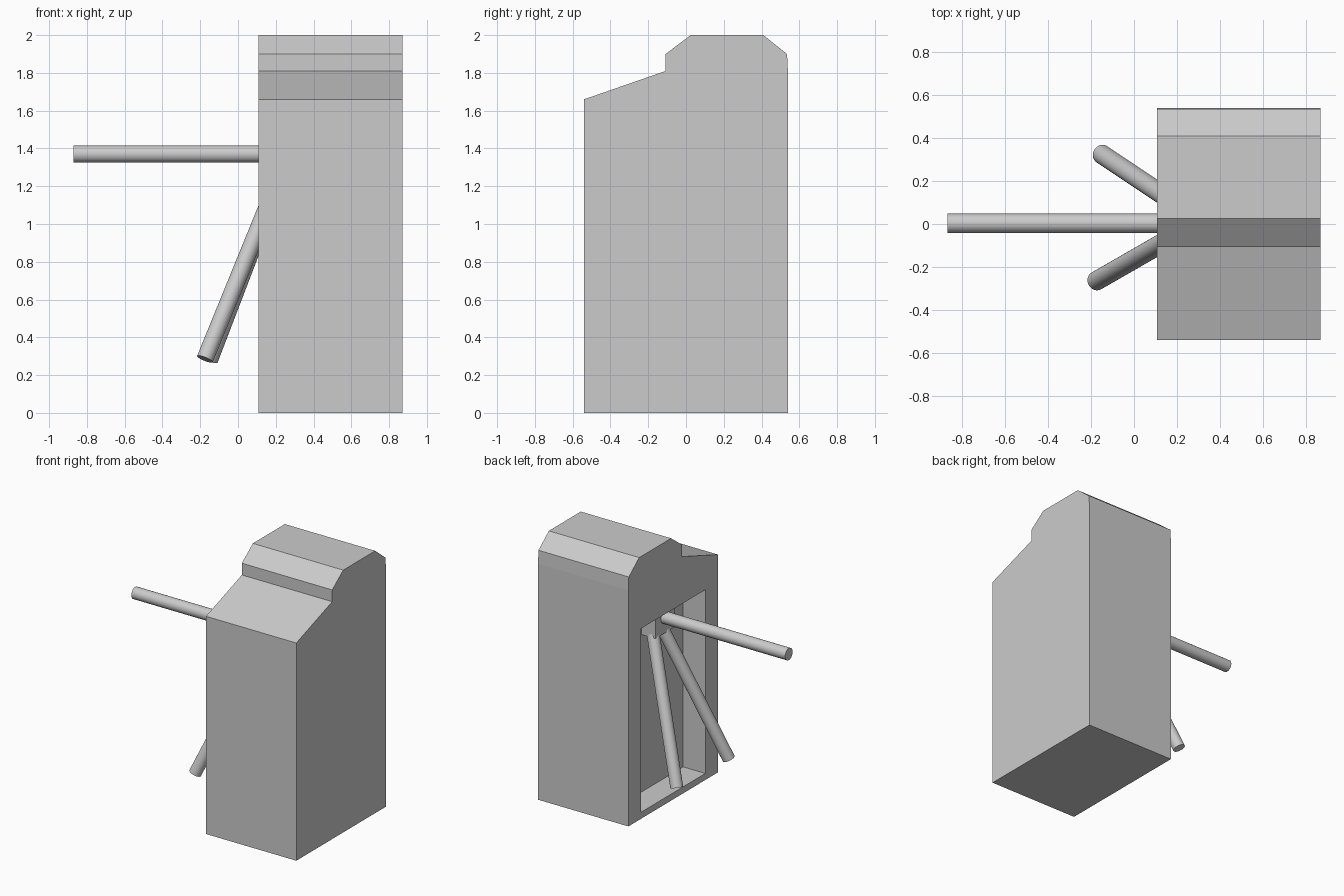
import bpy
import bmesh
from mathutils import Vector

if "Cube" in bpy.data.objects:
    bpy.data.objects.remove(bpy.data.objects["Cube"])


def new_object(name, bm):
    bmesh.ops.recalc_face_normals(bm, faces=bm.faces)
    mesh = bpy.data.meshes.new(name)
    bm.to_mesh(mesh)
    bm.free()
    obj = bpy.data.objects.new(name, mesh)
    bpy.context.collection.objects.link(obj)
    return obj


def box(name, lo, hi):
    bm = bmesh.new()
    bmesh.ops.create_cube(bm, size=1)
    lo, hi = Vector(lo), Vector(hi)
    for v in bm.verts:
        v.co = (lo + hi) / 2 + v.co * (hi - lo)
    return new_object(name, bm)


def rod(name, start, end, radius=0.045):
    start, end = Vector(start), Vector(end)
    axis = end - start
    bpy.ops.mesh.primitive_cylinder_add(vertices=32, radius=radius, depth=axis.length,
                                        location=(start + end) / 2)
    obj = bpy.context.object
    obj.name = name
    obj.rotation_euler = axis.to_track_quat('Z', 'Y').to_euler()
    bpy.ops.object.shade_smooth_by_angle()


# Cabinet: side profile (y, z) extruded along x
profile = [(-0.54, 0), (0.54, 0), (0.54, 1.80), (0.535, 1.90), (0.41, 2.0),
           (0.025, 2.0), (-0.108, 1.90), (-0.108, 1.81), (-0.54, 1.66)]
bm = bmesh.new()
face = bm.faces.new([bm.verts.new((0.108, y, z)) for y, z in profile])
extruded = bmesh.ops.extrude_face_region(bm, geom=[face], use_keep_orig=True)
bmesh.ops.translate(bm, vec=(0.762, 0, 0),
                    verts=[g for g in extruded['geom'] if isinstance(g, bmesh.types.BMVert)])
cabinet = new_object("cabinet", bm)

# Recess cut into the passage side
cutter = box("recess_cutter", (0.0, -0.387, 0.05), (0.295, 0.387, 1.45))
cutter.hide_render = True
cutter.hide_viewport = True
cut = cabinet.modifiers.new("recess", 'BOOLEAN')
cut.operation = 'DIFFERENCE'
cut.solver = 'EXACT'
cut.object = cutter

# Hub block at the top of the recess
box("hub", (0.178, -0.115, 1.25), (0.30, 0.115, 1.455))

# Three barrier arms
rod("barrier_arm", (0.20, 0.003, 1.37), (-0.87, 0.003, 1.37))
rod("lower_arm_back", (0.225, 0.075, 1.26), (-0.15, 0.325, 0.282))
rod("lower_arm_front", (0.225, -0.035, 1.265), (-0.175, -0.265, 0.285))
